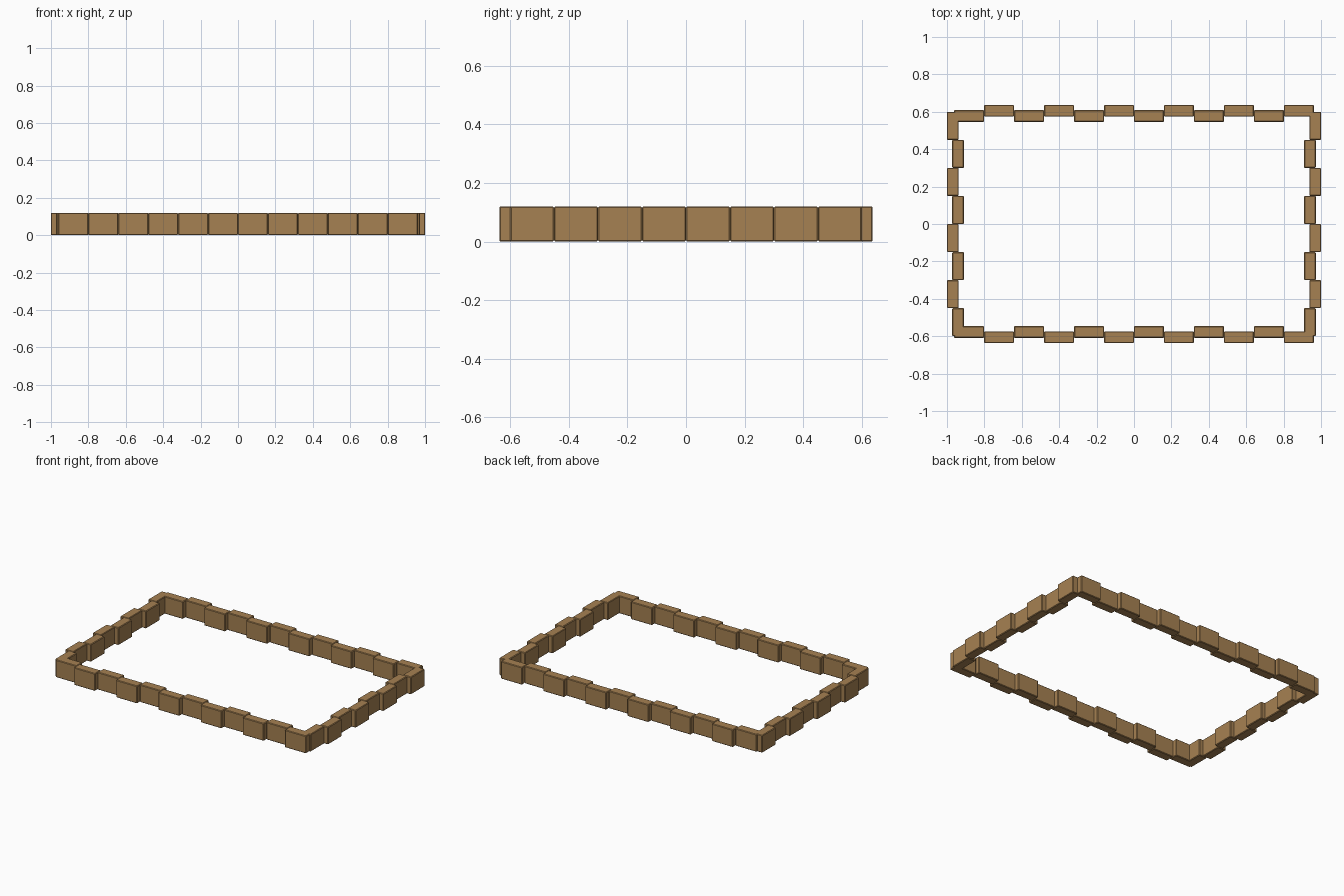
import bpy

if "Cube" in bpy.data.objects:
    bpy.data.objects.remove(bpy.data.objects["Cube"])

brown = bpy.data.materials.new("earthen_brown")
brown.use_nodes = True
colour = (0.38, 0.22, 0.085, 1)
brown.diffuse_color = colour
brown.node_tree.nodes["Principled BSDF"].inputs["Base Color"].default_value = colour

HEIGHT, THICK, STAGGER = 0.12, 0.063, 0.028


def block(name, location, size):
    """One softly chamfered block."""
    bpy.ops.mesh.primitive_cube_add(size=1, location=location)
    ob = bpy.context.object
    ob.name = name
    ob.scale = size
    bpy.ops.object.transform_apply(location=False, rotation=False, scale=True)
    ob.data.materials.append(brown)
    bevel = ob.modifiers.new("soft_edges", "BEVEL")
    bevel.width = 0.004
    bevel.segments = 1


def wall(name, axis, side, count, length, outer):
    """A straight row of blocks, every second one set further out."""
    step = length / count
    for i in range(count):
        along = -length / 2 + (i + 0.5) * step
        across = side * (outer - THICK / 2 - (0 if i % 2 else STAGGER))
        if axis == "x":
            pos, size = (along, across, HEIGHT / 2), (step, THICK, HEIGHT)
        else:
            pos, size = (across, along, HEIGHT / 2), (THICK, step, HEIGHT)
        block(f"{name}_block_{i + 1}", pos, size)


# Long walls at front and back, short walls at the sides
wall("front_wall", "x", -1, 12, 1.924, 0.637)
wall("back_wall", "x", 1, 12, 1.924, 0.637)
wall("left_wall", "y", 1, 8, 1.2, 1.0)
wall("right_wall", "y", -1, 8, 1.2, 1.0)
